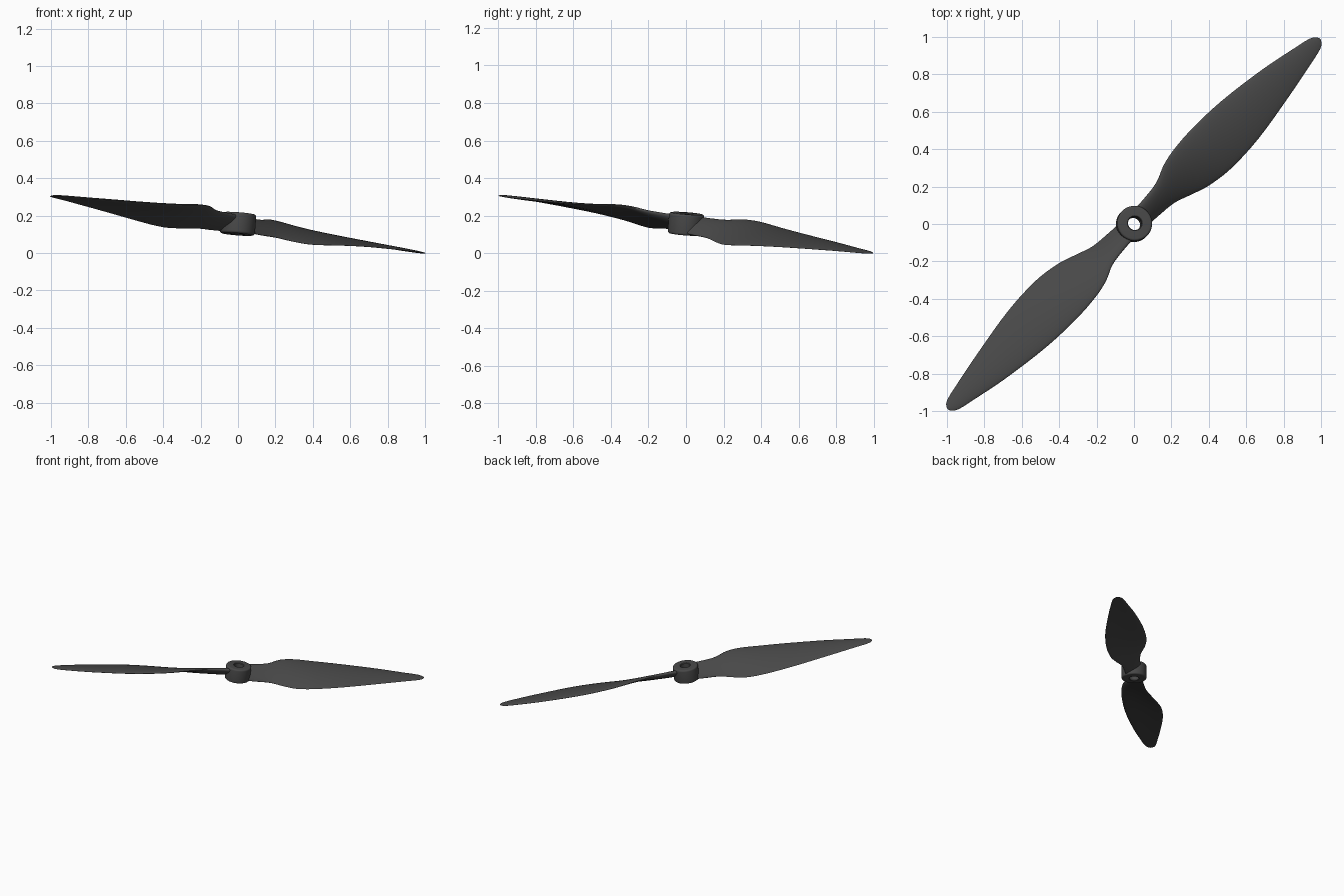
import bpy, bmesh, math
from mathutils import Matrix, Vector

if "Cube" in bpy.data.objects:
    bpy.data.objects.remove(bpy.data.objects["Cube"])

# Whole propeller is turned 45 degrees and tilted so one tip touches the ground
PLACE = (Matrix.Translation((0, 0, 0.156)) @ Matrix.Rotation(math.radians(45), 4, 'Z')
         @ Matrix.Rotation(math.radians(6.25), 4, 'Y'))

dark = bpy.data.materials.new("dark_plastic")
dark.diffuse_color = (0.065, 0.065, 0.065, 1)
dark.use_nodes = True
dark.node_tree.nodes["Principled BSDF"].inputs["Base Color"].default_value = dark.diffuse_color


def finish(bm, name, matrix, angle):
    bmesh.ops.remove_doubles(bm, verts=bm.verts, dist=1e-5)
    bmesh.ops.recalc_face_normals(bm, faces=bm.faces)
    me = bpy.data.meshes.new(name)
    bm.to_mesh(me)
    bm.free()
    ob = bpy.data.objects.new(name, me)
    bpy.context.collection.objects.link(ob)
    ob.matrix_world = matrix
    me.materials.append(dark)
    bpy.ops.object.select_all(action='DESELECT')
    ob.select_set(True)
    bpy.context.view_layer.objects.active = ob
    bpy.ops.object.shade_smooth_by_angle(angle=math.radians(angle))
    return ob


def loft(bm, rings, close=False):
    n = len(rings[0])
    pairs = list(zip(rings, rings[1:])) + ([(rings[-1], rings[0])] if close else [])
    for a, b in pairs:
        for i in range(n):
            j = (i + 1) % n
            bm.faces.new((a[i], a[j], b[j], b[i]))


# Blade stations: radius, leading edge, trailing edge, pitch (degrees), thickness
STATIONS = [Vector(s) for s in (
    (0.055, 0.055, -0.058, 33, 0.050),
    (0.13, 0.058, -0.062, 34, 0.044),
    (0.24, 0.073, -0.073, 32, 0.036),
    (0.33, 0.110, -0.103, 28.5, 0.032),
    (0.43, 0.131, -0.136, 24, 0.030),
    (0.58, 0.141, -0.157, 17, 0.027),
    (0.80, 0.134, -0.148, 11.5, 0.023),
    (1.08, 0.098, -0.103, 8, 0.018),
    (1.28, 0.058, -0.064, 5, 0.014),
    (1.365, 0.039, -0.045, 4, 0.010),
    (1.398, 0.022, -0.030, 3, 0.007),
    (1.412, 0.003, -0.010, 3, 0.003))]


def smooth_stations(pts, steps=4):
    # Catmull-Rom with finite-difference tangents over uneven radii
    def slope(i):
        a, b = pts[max(i - 1, 0)], pts[min(i + 1, len(pts) - 1)]
        return (b - a) / (b[0] - a[0])
    out = []
    for i in range(len(pts) - 1):
        p, q = pts[i], pts[i + 1]
        h = q[0] - p[0]
        for k in range(steps):
            t = k / steps
            v = (p * (2*t**3 - 3*t*t + 1) + slope(i) * h * (t**3 - 2*t*t + t)
                 + q * (3*t*t - 2*t**3) + slope(i + 1) * h * (t**3 - t*t))
            out.append(v)
    return out + [pts[-1]]


def blade(name, turn):
    bm = bmesh.new()
    rings = []
    for r, lead, trail, pitch, thick in smooth_stations(STATIONS):
        ring = []
        tan = math.tan(math.radians(pitch))
        for k in range(28):
            a = 2 * math.pi * k / 28
            c = math.cos(a)
            y = (lead + trail) / 2 + (lead - trail) / 2 * c
            camber = 0.035 * (lead - trail) * (1 - c * c)
            z = y * tan + camber + 0.5 * thick * math.sin(a) * (1 + 0.25 * c)
            ring.append(bm.verts.new((r, y, z - 0.004)))
        rings.append(ring)
    loft(bm, rings)
    bm.faces.new(rings[0])
    bm.faces.new(rings[-1])
    return finish(bm, name, PLACE @ Matrix.Rotation(turn, 4, 'Z'), 50)


blade("blade_low", 0)
blade("blade_high", math.pi)

# Hub: rounded collar with a through bore
R, BORE, H, B = 0.094, 0.036, 0.056, 0.012
profile = [(BORE, -H + 0.004), (BORE, H - 0.004), (BORE + 0.004, H)]
for sign in (1, -1):
    arc = [(R - B + B * math.sin(t), sign * (H - B + B * math.cos(t)))
           for t in (math.radians(90 * i / 5) for i in range(6))]
    profile += arc if sign == 1 else arc[::-1]
profile.append((BORE + 0.004, -H))
bm = bmesh.new()
rings = []
for k in range(48):
    a = 2 * math.pi * k / 48
    rings.append([bm.verts.new((r * math.cos(a), r * math.sin(a), z)) for r, z in profile])
loft(bm, rings, close=True)
finish(bm, "hub", PLACE, 35)
